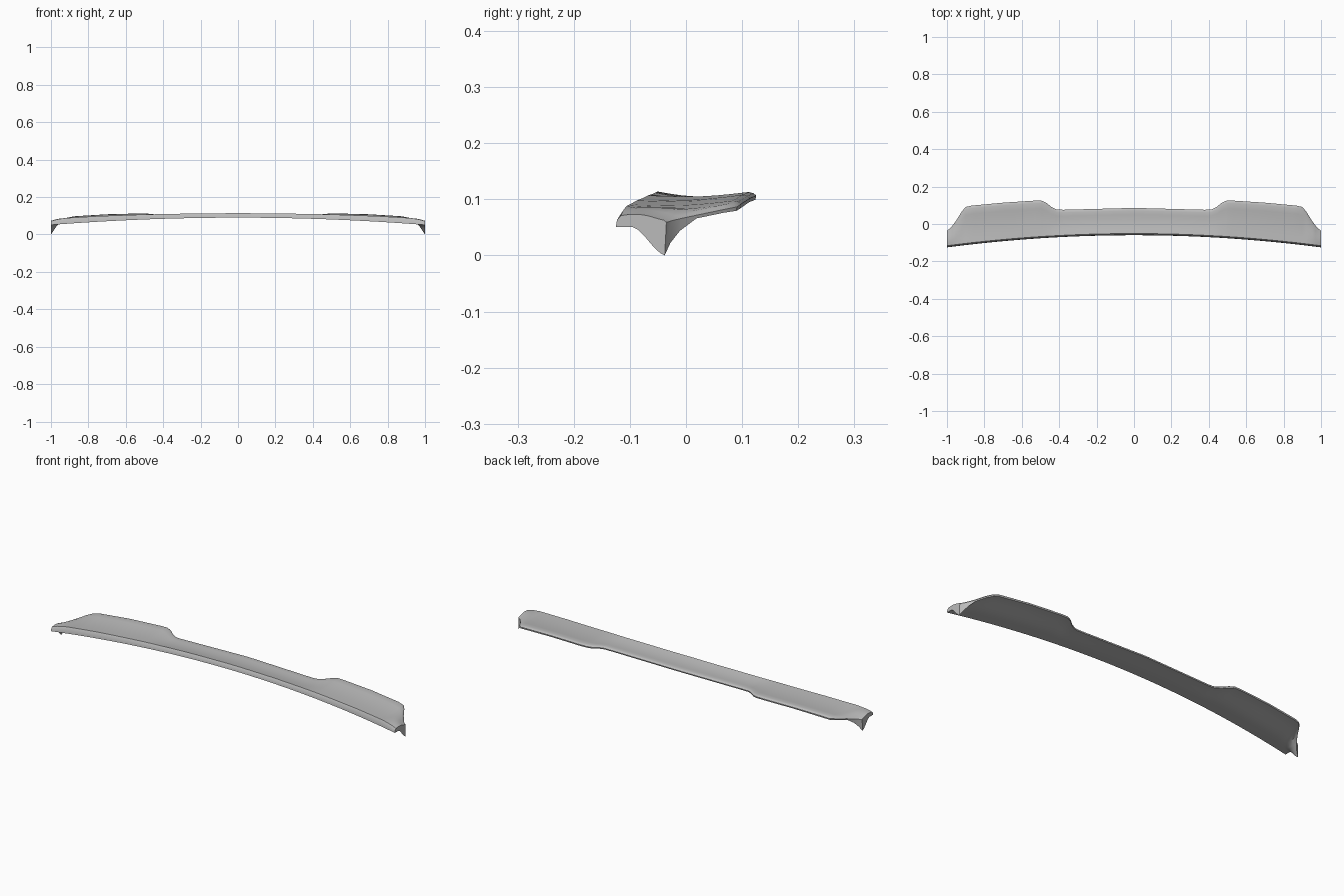
import bpy, bmesh, math

cube = bpy.data.objects.get("Cube")
if cube:
    bpy.data.objects.remove(cube, do_unlink=True)

paint = bpy.data.materials.new("light grey")
paint.use_nodes = True
GREY = (0.5, 0.5, 0.5, 1)
paint.diffuse_color = GREY
paint.node_tree.nodes["Principled BSDF"].inputs["Base Color"].default_value = GREY


def lookup(table, x):
    """Straight-line reading of a list of (x, value) pairs."""
    for (x0, v0), (x1, v1) in zip(table, table[1:]):
        if x <= x1:
            return v0 + (v1 - v0) * (x - x0) / (x1 - x0)
    return table[-1][1]


# Outlines along the half span
REAR_Y = [(0, .086), (.38, .076), (.415, .078), (.44, .09), (.47, .114), (.495, .125),
          (.53, .125), (.7, .114), (.87, .098), (.9, .091), (.92, .068), (.95, .02),
          (.97, -.008), (.985, -.025), (1, -.035)]
REAR_TOP = [(0, .107), (.4, .103), (.5, .113), (.7, .108), (.88, .097), (.92, .088),
            (.95, .078), (.98, .069), (1, .065)]
REAR_LOW = [(0, .095), (.4, .091), (.5, .1), (.7, .095), (.88, .083), (.92, .076),
            (.95, .066), (.97, .044), (.985, .022), (1, 0)]
CREST = [(0, .114), (.25, .112), (.5, .107), (.75, .098), (.92, .088), (.97, .08), (1, .071)]


def section(x):
    """Closed cross-section at x: nose, deck, rolled rear edge, underside."""
    fy, fz = -.06 - .065 * x * x, .09 - .039 * x * x
    cy, cz = fy + .009, lookup(CREST, x)
    ry, rt, rl = (lookup(t, x) for t in (REAR_Y, REAR_TOP, REAR_LOW))
    pts = [(fy, fz), (fy + .002, fz + .6 * (cz - fz)), (cy, cz)]
    dy = ry - .014
    for i in range(1, 7):
        t = i / 6
        sag = .005 * math.sin(math.pi * t) * (1 if x < .93 else -1)
        pts.append((cy + (dy - cy) * t, cz + (rt - cz) * t - sag))
    thick = rt - rl
    pts += [(ry - .005, rt - min(.002, thick * .2)), (ry, rt - min(.006, thick * .5)),
            (ry - min(.003, thick * .1), rl)]
    # underside eases from the rear edge up to the nose
    for i in range(1, 9):
        t = 1 - i / 9
        ease = max(0, (t - .3) / .7)
        ease = ease * ease * (3 - 2 * ease)
        pts.append((fy + (ry - fy) * t, fz + (rl - fz) * ease))
    return pts


# Loft half of the spoiler and close its outer end
stations = sorted({i / 20 for i in range(21)} | {x for x, _ in REAR_Y})
bm = bmesh.new()
rings = [[bm.verts.new((x, y, z)) for y, z in section(x)] for x in stations]
for a, b in zip(rings, rings[1:]):
    for i in range(len(a)):
        j = (i + 1) % len(a)
        bm.faces.new((a[i], a[j], b[j], b[i]))
bm.faces.new(rings[-1])
bmesh.ops.recalc_face_normals(bm, faces=bm.faces)
if sum(f.normal.z * f.calc_area() for f in bm.faces if f.calc_center_median().z > .1) < 0:
    bmesh.ops.reverse_faces(bm, faces=bm.faces)

mesh = bpy.data.meshes.new("spoiler_lip")
bm.to_mesh(mesh)
bm.free()
mesh.materials.append(paint)
lip = bpy.data.objects.new("spoiler_lip", mesh)
bpy.context.collection.objects.link(lip)

# Smooth surface with crisp edges, mirrored to the other side
bpy.ops.object.select_all(action="DESELECT")
bpy.context.view_layer.objects.active = lip
lip.select_set(True)
bpy.ops.object.shade_smooth_by_angle(angle=math.radians(35))
mirror = lip.modifiers.new("mirror", "MIRROR")
mirror.use_clip = True
